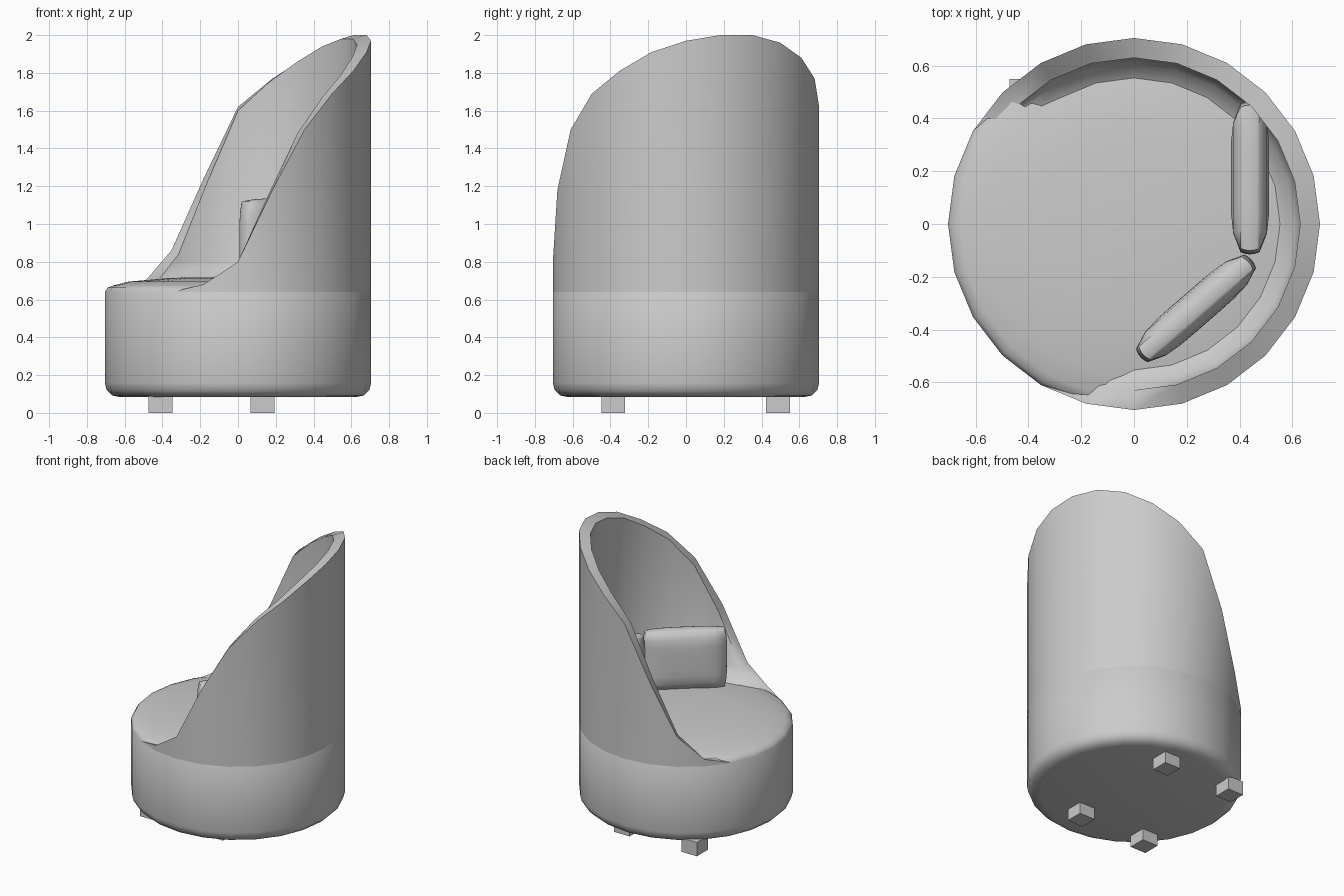
import bpy, bmesh, math
from mathutils import Matrix

if "Cube" in bpy.data.objects:
    bpy.data.objects.remove(bpy.data.objects["Cube"])

SEG = 24
R, R_IN = 0.705, 0.63


def make_object(name, bm, angle=40):
    bmesh.ops.remove_doubles(bm, verts=bm.verts, dist=0.0005)
    bmesh.ops.recalc_face_normals(bm, faces=bm.faces)
    me = bpy.data.meshes.new(name)
    bm.to_mesh(me)
    bm.free()
    ob = bpy.data.objects.new(name, me)
    bpy.context.collection.objects.link(ob)
    me.shade_smooth()
    me.set_sharp_from_angle(angle=math.radians(angle))
    return ob


def skin(bm, columns, closed):
    """Bridge neighbouring columns of points with quads."""
    cols = [[bm.verts.new(p) for p in c] for c in columns]
    pairs = list(zip(cols, cols[1:])) + ([(cols[-1], cols[0])] if closed else [])
    for a, b in pairs:
        for i in range(len(a) - 1):
            bm.faces.new((a[i], b[i], b[i + 1], a[i + 1]))


def polar(deg, r, z):
    t = math.radians(deg)
    return (r * math.cos(t), r * math.sin(t), z)


# Seat drum: lathed profile with domed top and rounded edges
profile = [(0, 0.72), (0.35, 0.715), (0.58, 0.695), (0.66, 0.675), (0.69, 0.663),
           (R, 0.64), (R, 0.16), (0.695, 0.12), (0.665, 0.092), (0.62, 0.083), (0, 0.083)]
bm = bmesh.new()
skin(bm, [[polar(i * 360 / SEG, r, z) for r, z in profile] for i in range(SEG)], True)
make_object("seat", bm, 50)

# Wraparound back: rim height every 15 degrees, from -120 to 150
heights = [0.64, 0.68, 0.80, 1.18, 1.50, 1.69, 1.81, 1.91, 1.97, 2.0,
           2.0, 1.96, 1.88, 1.77, 1.62, 1.24, 0.86, 0.69, 0.64]
columns = []
for i, h in enumerate(heights):
    a = -120 + 15 * i
    top = max(h - 0.02, 0.66)
    columns.append([polar(a, R, 0.64), polar(a, R, h), polar(a, R_IN, top),
                    polar(a, R_IN, min(top, 0.80)),
                    polar(a, 0.605, min(top, 0.73)),
                    polar(a, 0.55, min(top, 0.695))])
bm = bmesh.new()
skin(bm, columns, False)
make_object("wraparound_back", bm)


# Loose pillows: subdivided box, thinned and pulled in toward the edges
def pillow(name, x, y, angle, length, height, thick, z):
    bm = bmesh.new()
    bmesh.ops.create_cube(bm, size=2)
    bmesh.ops.subdivide_edges(bm, edges=bm.edges[:], cuts=7, use_grid_fill=True)
    for v in bm.verts:
        u, w, t = v.co.x, v.co.z, v.co.y
        edge = max(abs(u), abs(w))
        v.co = (u * length / 2 * (1 - 0.05 * w ** 4 - 0.03 * t * t),
                t * thick / 2 * (1 - 0.5 * edge ** 5),
                w * height / 2 * (1 - 0.06 * u ** 4 - 0.03 * t * t))
    bm.transform(Matrix.Translation((x, y, z)) @ Matrix.Rotation(math.radians(angle), 4, 'Z'))
    make_object(name, bm, 60)


pillow("pillow_back", 0.44, 0.175, 90, 0.58, 0.44, 0.145, 0.915)
pillow("pillow_side", 0.235, -0.32, 41, 0.56, 0.44, 0.135, 0.915)

# Four short square feet
for j, x in enumerate((-0.41, 0.13)):
    for k, y in enumerate((-0.385, 0.487)):
        bm = bmesh.new()
        bmesh.ops.create_cube(bm, size=1)
        bm.transform(Matrix.Translation((x, y, 0.05)) @ Matrix.Diagonal((0.125, 0.125, 0.10, 1)))
        make_object(f"foot_{j}{k}", bm)
